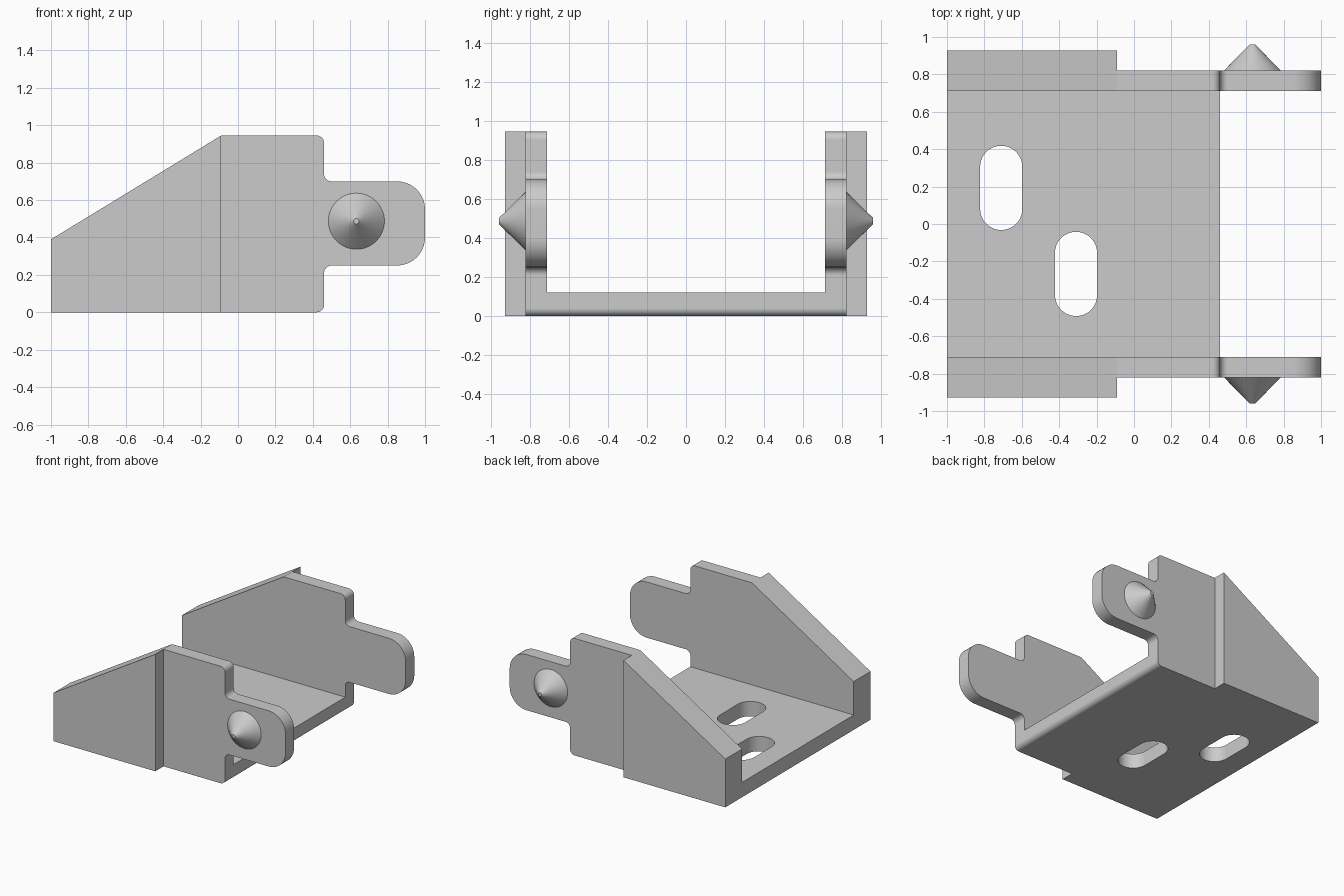
import bpy
import math
from mathutils import Vector, Matrix

cube = bpy.data.objects.get("Cube")
if cube:
    bpy.data.objects.remove(cube, do_unlink=True)

GREY = (0.6, 0.6, 0.6, 1.0)
metal = bpy.data.materials.new("grey_metal")
metal.use_nodes = True
metal.diffuse_color = GREY
metal.node_tree.nodes["Principled BSDF"].inputs["Base Color"].default_value = GREY

OUTER, WALL, INNER = 0.927, 0.822, 0.712   # half widths across y
FLOOR, STEP_X = 0.12, -0.09
SMALL, LARGE = 0.04, 0.15                  # corner radii


def round_corners(points, segments=10):
    """Replace each (x, y, radius) corner by an arc tangent to both sides."""
    path = []
    for i, (x, y, r) in enumerate(points):
        p = Vector((x, y))
        if r == 0:
            path.append(p)
            continue
        a = (Vector(points[i - 1][:2]) - p).normalized()
        b = (Vector(points[(i + 1) % len(points)][:2]) - p).normalized()
        for k in range(segments + 1):
            t = k / segments * math.pi / 2
            path.append(p + r * (a * (1 - math.sin(t)) + b * (1 - math.cos(t))))
    return path


def prism(name, outline, low, high, upright=False):
    """Extrude an outline along z, or along y when upright."""
    n = len(outline)
    verts = [(p.x, p.y, h) for h in (low, high) for p in outline]
    if upright:
        verts = [(x, -h, y) for x, y, h in verts]
    faces = [tuple(reversed(range(n))), tuple(range(n, 2 * n))]
    faces += [(i, (i + 1) % n, n + (i + 1) % n, n + i) for i in range(n)]
    mesh = bpy.data.meshes.new(name)
    mesh.from_pydata(verts, [], faces)
    mesh.materials.append(metal)
    obj = bpy.data.objects.new(name, mesh)
    bpy.context.collection.objects.link(obj)
    return obj


def box(name, x0, x1, y0, y1, z0, z1):
    corners = [Vector(c) for c in ((x0, y0), (x1, y0), (x1, y1), (x0, y1))]
    return prism(name, corners, z0, z1)


def activate(obj):
    bpy.ops.object.select_all(action='DESELECT')
    obj.select_set(True)
    bpy.context.view_layer.objects.active = obj


def cut(obj, cutter):
    mod = obj.modifiers.new("cut", 'BOOLEAN')
    mod.operation = 'DIFFERENCE'
    mod.solver = 'EXACT'
    mod.object = cutter
    activate(obj)
    bpy.ops.object.modifier_apply(modifier=mod.name)
    bpy.data.objects.remove(cutter, do_unlink=True)


# Bracket: side profile extruded across the full width
profile = round_corners([
    (-1, 0, 0), (0.46, 0, SMALL), (0.46, 0.25, SMALL), (1, 0.25, LARGE),
    (1, 0.70, LARGE), (0.46, 0.70, SMALL), (0.46, 0.945, SMALL),
    (STEP_X, 0.945, 0), (-1, 0.39, 0)])
bracket = prism("bracket", profile, -OUTER, OUTER, upright=True)

# Channel between the walls, and the thinner outer faces of the arms
cut(bracket, box("channel_cutter", -2, 2, -INNER, INNER, FLOOR, 2))
for side in (-1, 1):
    y0, y1 = sorted((side * WALL, side * 2))
    cut(bracket, box("step_cutter", STEP_X, 2, y0, y1, -1, 2))

# Two elongated mounting slots in the floor
for cx, cy in ((-0.71, 0.193), (-0.31, -0.267)):
    r, half = 0.1125, 0.225
    slot = round_corners([(cx - r, cy - half, r), (cx + r, cy - half, r - 0.0005),
                          (cx + r, cy + half, r), (cx - r, cy + half, r - 0.0005)], 14)
    cut(bracket, prism("slot_cutter", slot, -1, 1))

activate(bracket)
bpy.ops.object.shade_smooth_by_angle(angle=math.radians(30))
weighted = bracket.modifiers.new("flat_face_normals", 'WEIGHTED_NORMAL')
weighted.keep_sharp = True

# Conical pivot studs on the outside of both arms
for name, side in (("left_back_stud", 1), ("right_front_stud", -1)):
    name = "back_stud" if side > 0 else "front_stud"
    bpy.ops.mesh.primitive_cone_add(
        vertices=48, radius1=0.15, radius2=0.015, depth=0.138,
        location=(0.633, side * (WALL + 0.069), 0.487),
        rotation=(-side * math.pi / 2, 0, 0))
    stud = bpy.context.object
    stud.name = name
    stud.data.materials.append(metal)
    bpy.ops.object.shade_smooth_by_angle(angle=math.radians(30))
